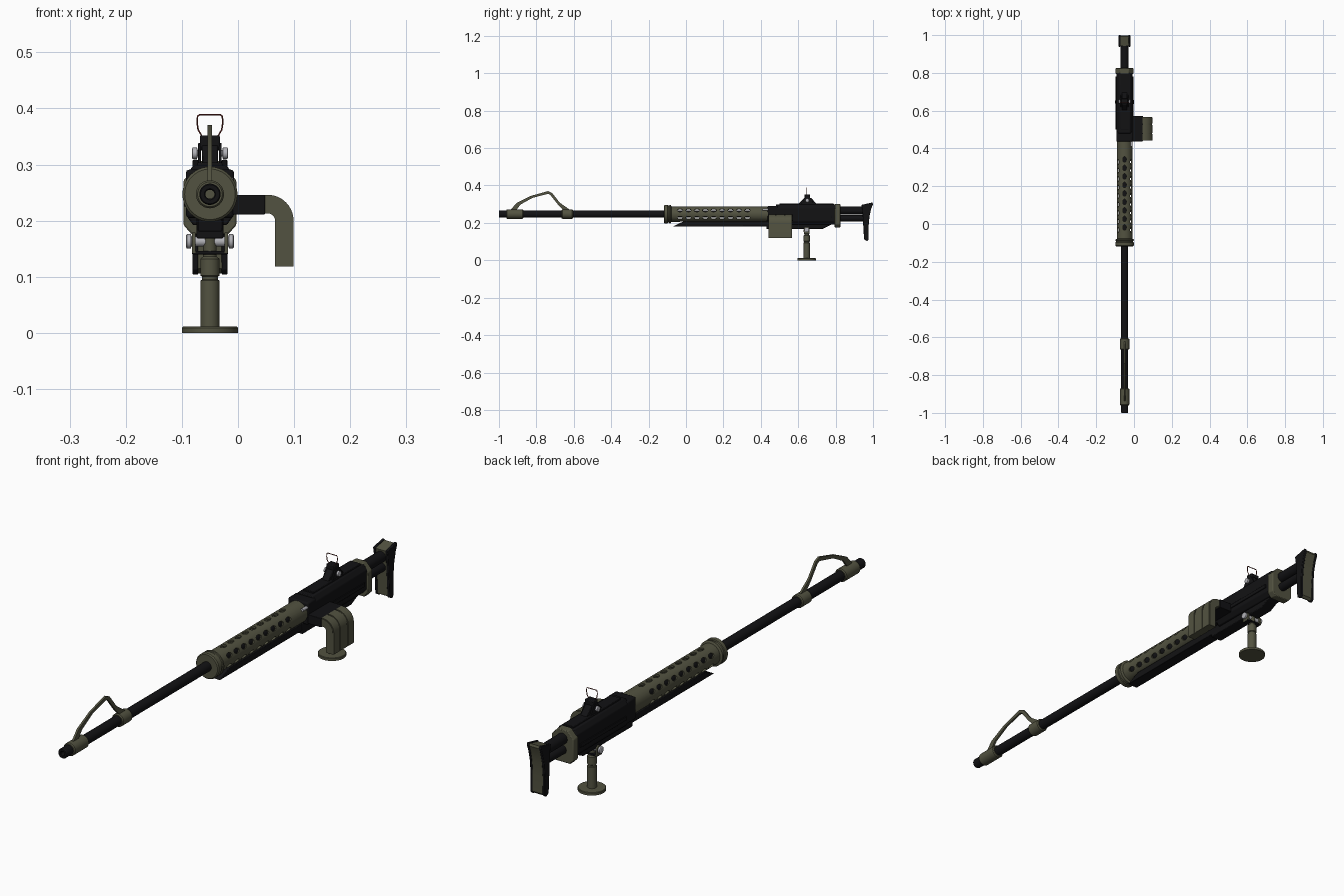
import bpy, bmesh
from math import sin, cos, pi, radians
from mathutils import Matrix, Vector

if "Cube" in bpy.data.objects:
    bpy.data.objects.remove(bpy.data.objects["Cube"])

CX, AZ = -0.05, 0.247          # bore axis position


def material(name, rgb):
    m = bpy.data.materials.new(name)
    m.diffuse_color = (*rgb, 1)
    m.use_nodes = True
    m.node_tree.nodes["Principled BSDF"].inputs["Base Color"].default_value = m.diffuse_color
    return m


GREEN = material("olive", (0.085, 0.085, 0.052))
BLACK = material("black", (0.006, 0.006, 0.007))
STEEL = material("steel", (0.45, 0.45, 0.48))
RED = material("dark_red", (0.12, 0.02, 0.015))


def make(name, bm, mat, bevel=0):
    bmesh.ops.recalc_face_normals(bm, faces=bm.faces)
    me = bpy.data.meshes.new(name)
    bm.to_mesh(me)
    bm.free()
    ob = bpy.data.objects.new(name, me)
    bpy.context.collection.objects.link(ob)
    me.materials.append(mat)
    if bevel:
        b = ob.modifiers.new("bevel", 'BEVEL')
        b.width, b.segments, b.limit_method = bevel, 2, 'ANGLE'
    return ob


def prism(name, pts, axis, a, b, mat, bevel=0):
    """Outline extruded along x (points are y,z) or along y (points are x,z)."""
    put = (lambda p, t: (t, *p)) if axis == 'x' else (lambda p, t: (p[0], t, p[1]))
    bm = bmesh.new()
    lo, hi = ([bm.verts.new(put(p, t)) for p in pts] for t in (a, b))
    bm.faces.new(lo)
    bm.faces.new(hi)
    n = len(pts)
    for i in range(n):
        bm.faces.new((lo[i], lo[(i + 1) % n], hi[(i + 1) % n], hi[i]))
    return make(name, bm, mat, bevel)


def box(name, x0, x1, y0, y1, z0, z1, mat, bevel=0.002):
    return prism(name, [(y0, z0), (y1, z0), (y1, z1), (y0, z1)], 'x', x0, x1, mat, bevel)


def turned(name, prof, axis, origin, mat, seg=32, closed=False):
    """Lathe (radius, distance) points round an axis through origin."""
    rot = Vector((0, 0, 1)).rotation_difference(Vector(axis)).to_matrix()
    bm = bmesh.new()
    rings = [[bm.verts.new(rot @ Vector((r * cos(2 * pi * i / seg), r * sin(2 * pi * i / seg), d)) + Vector(origin))
              for i in range(seg)] for r, d in prof]
    pairs = list(zip(rings, rings[1:])) + ([(rings[-1], rings[0])] if closed else [])
    for p, q in pairs:
        for i in range(seg):
            j = (i + 1) % seg
            bm.faces.new((p[i], p[j], q[j], q[i]))
    if not closed:
        bm.faces.new(rings[0])
        bm.faces.new(rings[-1])
    return make(name, bm, mat)


def along_y(name, prof, mat, z=AZ, **k):
    return turned(name, prof, (0, 1, 0), (CX, 0, z), mat, **k)


def arc(cx, cz, r, a0, a1, n=8):
    return [(cx + r * cos(radians(a0 + (a1 - a0) * i / n)),
             cz + r * sin(radians(a0 + (a1 - a0) * i / n))) for i in range(n + 1)]


# Barrel with a recessed bore
along_y("barrel", [(0.008, -0.94), (0.008, -0.998), (0.010, -1), (0.017, -1), (0.019, -0.997), (0.019, 0.5)], BLACK)

# Front sight: two collars and the arched blade
for i, (a, b) in enumerate([(-0.96, -0.87), (-0.665, -0.605)]):
    along_y(f"sight_collar_{i + 1}", [(0.022, a), (0.025, a + 0.004), (0.025, b - 0.004), (0.022, b)], GREEN)
prism("front_sight_arch",
      [(-0.945, 0.262), (-0.905, 0.307), (-0.83, 0.344), (-0.738, 0.37), (-0.716, 0.36), (-0.675, 0.308),
       (-0.612, 0.264), (-0.65, 0.262), (-0.685, 0.298), (-0.726, 0.350), (-0.738, 0.355), (-0.82, 0.334),
       (-0.885, 0.298), (-0.912, 0.262)], 'x', CX - 0.004, CX + 0.004, GREEN)

# Perforated barrel jacket: tube minus six rows of oval slots
jacket = along_y("barrel_jacket", [(0.041, -0.09), (0.041, 0.44), (0.034, 0.44), (0.034, -0.09)], GREEN,
                 seg=48, closed=True)
bm = bmesh.new()
for row in range(6):
    spin = Matrix.Translation((CX, 0, AZ)) @ Matrix.Rotation(row * pi / 3, 4, 'Y')
    for k in range(9):
        y = -0.018 + 0.045 * k - (0.014 if row % 3 else 0)
        bmesh.ops.create_cone(bm, cap_ends=True, segments=14, radius1=1, radius2=1, depth=0.03,
                              matrix=spin @ Matrix.Translation((0, y, 0.04)) @ Matrix.Diagonal((0.0095, 0.015, 1, 1)))
cutter = make("slot_cutter", bm, GREEN)
cutter.hide_render = True
cut = jacket.modifiers.new("slots", 'BOOLEAN')
cut.object, cut.operation, cut.solver = cutter, 'DIFFERENCE', 'EXACT'
bpy.context.view_layer.objects.active = jacket
bpy.ops.object.modifier_apply(modifier="slots")
bpy.data.objects.remove(cutter)
along_y("jacket_front_ring",
        [(0.019, -0.118), (0.045, -0.118), (0.049, -0.114), (0.049, -0.098), (0.046, -0.096), (0.046, -0.09),
         (0.049, -0.088), (0.049, -0.082), (0.041, -0.078), (0.019, -0.078)], GREEN, seg=48, closed=True)

# Rail below the jacket
prism("lower_rail", [(-0.07, 0.181), (0.44, 0.181), (0.44, 0.208), (-0.01, 0.208), (-0.03, 0.2)],
      'x', CX - 0.022, CX + 0.022, BLACK, 0.002)

# Receiver: faceted body, front trunnion, belly, top cover and side rails
body = [(0.030, 0.298), (0.043, 0.280), (0.043, 0.21), (0.030, 0.192)]
prism("receiver_body", [(CX + x, z) for x, z in body] + [(CX - x, z) for x, z in reversed(body)],
      'y', 0.48, 0.80, BLACK, 0.003)
box("receiver_front", CX - 0.043, CX + 0.043, 0.436, 0.49, 0.205, 0.291, BLACK, 0.006)
prism("receiver_belly", [(0.43, 0.168), (0.73, 0.168), (0.795, 0.2), (0.795, 0.22), (0.43, 0.22)],
      'x', CX - 0.024, CX + 0.024, BLACK, 0.003)
box("top_cover", CX - 0.022, CX + 0.022, 0.50, 0.79, 0.29, 0.304, BLACK)
for s in (-1, 1):
    box(f"side_rail_{'left' if s < 0 else 'right'}", CX + s * 0.045 - 0.002, CX + s * 0.045 + 0.002,
        0.50, 0.78, 0.225, 0.24, BLACK, 0.001)
turned("charging_handle", [(0.006, 0), (0.006, 0.03)], (0, 1, 0), (CX + 0.036, 0.41, 0.272), STEEL, seg=16)

# Octagonal rear plate
plate = [(0.022, 0.30), (0.047, 0.272), (0.047, 0.192), (0.032, 0.175)]
prism("rear_plate", [(CX + x, z) for x, z in plate] + [(CX - x, z) for x, z in reversed(plate)],
      'y', 0.795, 0.825, GREEN, 0.003)

# Stock: two tubes and the curved butt with dark side cheeks
along_y("stock_tube_upper", [(0.021, 0.82), (0.021, 0.965)], BLACK, z=0.266)
along_y("stock_tube_lower", [(0.017, 0.82), (0.017, 0.955)], BLACK, z=0.224)
butt = [(0.938, 0.296), (0.955, 0.300), (0.975, 0.304), (0.996, 0.309), (1.0, 0.300), (0.990, 0.275), (0.981, 0.235),
        (0.976, 0.18), (0.977, 0.112), (0.968, 0.103), (0.952, 0.112), (0.948, 0.18), (0.945, 0.235), (0.942, 0.275)]
prism("butt_pad", [(0.969 + (y - 0.969) * 0.9, 0.206 + (z - 0.206) * 0.97) for y, z in butt],
      'x', CX - 0.024, CX + 0.024, GREEN)
for s in (-1, 1):
    prism(f"butt_cheek_{'left' if s < 0 else 'right'}", butt, 'x', CX + s * 0.021, CX + s * 0.031, BLACK, 0.002)

# Rear sight: base, posts, adjusting knobs and wire frame
prism("rear_sight_base", [(0.595, 0.295), (0.632, 0.334), (0.668, 0.334), (0.705, 0.295)],
      'x', CX - 0.014, CX + 0.014, BLACK, 0.002)
box("rear_sight_head", CX - 0.018, CX + 0.018, 0.634, 0.664, 0.325, 0.352, BLACK, 0.003)
for s in (-1, 1):
    side = 'left' if s < 0 else 'right'
    prism(f"rear_sight_ear_{side}", [(0.61, 0.29), (0.638, 0.338), (0.662, 0.338), (0.69, 0.29)],
          'x', CX + s * 0.016, CX + s * 0.021, BLACK, 0.001)
    turned(f"sight_knob_{side}", [(0.006, 0), (0.006, 0.004), (0.010, 0.005), (0.010, 0.013), (0.008, 0.014)],
           (s, 0, 0), (CX + s * 0.018, 0.648, 0.32), STEEL, seg=20)
wire = bpy.data.curves.new("rear_sight_frame", 'CURVE')
wire.dimensions, wire.bevel_depth, wire.bevel_resolution = '3D', 0.0016, 1
half = [(0.014, 0.35), (0.021, 0.362), (0.023, 0.375), (0.022, 0.386), (0.019, 0.3885)]
loop = half + [(-x, z) for x, z in reversed(half)]
sp = wire.splines.new('POLY')
sp.points.add(len(loop) - 1)
for p, (x, z) in zip(sp.points, loop):
    p.co = (CX + x, 0.645, z, 1)
sp.use_cyclic_u = True
wire.materials.append(RED)
bpy.context.collection.objects.link(bpy.data.objects.new("rear_sight_frame", wire))

# Side magazine: feed block and curved-over ribbed box
box("feed_block", CX + 0.03, 0.048, 0.438, 0.572, 0.211, 0.246, BLACK)


def mag(name, grow, y0, y1):
    pts = (arc(0.053, 0.2, 0.043 + grow, 90, 0, 10) + [(0.096 + grow, 0.118), (0.069 - grow, 0.118)]
           + arc(0.053, 0.2, 0.016 - grow, 0, 90, 6) + [(0.046, 0.216 - grow), (0.046, 0.243 + grow)])
    prism(name, pts, 'y', y0, y1, GREEN)


mag("magazine", 0, 0.441, 0.567)
for i, (a, b) in enumerate([(0.443, 0.477), (0.483, 0.525), (0.531, 0.565)]):
    mag(f"magazine_rib_{i + 1}", 0.003, a, b)

# Mount: cross pin, yoke, post and round foot
turned("mount_pin", [(0.010, -0.043), (0.013, -0.041), (0.013, -0.034), (0.009, -0.033), (0.009, 0.033),
                     (0.013, 0.034), (0.013, 0.041), (0.010, 0.043)], (1, 0, 0), (CX, 0.645, 0.163), STEEL, seg=24)
for s in (-1, 1):
    prism(f"mount_yoke_{'left' if s < 0 else 'right'}",
          arc(0.645, 0.163, 0.016, 180, 0) + [(0.660, 0.142), (0.630, 0.142)],
          'x', CX + s * 0.026, CX + s * 0.032, GREEN)
box("yoke_bridge", CX - 0.032, CX + 0.032, 0.630, 0.660, 0.140, 0.146, BLACK, 0.001)
turned("mount_post", [(0.017, 0.008), (0.017, 0.093), (0.014, 0.095), (0.014, 0.1), (0.017, 0.102), (0.017, 0.132),
                      (0.012, 0.136), (0.012, 0.17)], (0, 0, 1), (CX, 0.645, 0), GREEN)
turned("mount_foot", [(0.050, 0), (0.050, 0.009), (0.048, 0.011), (0.017, 0.011)], (0, 0, 1), (CX, 0.645, 0), GREEN, seg=40)

# Smooth the round surfaces, keep edges crisp
bpy.ops.object.select_all(action='DESELECT')
for ob in bpy.context.scene.objects:
    if ob.type == 'MESH':
        ob.select_set(True)
bpy.context.view_layer.objects.active = jacket
bpy.ops.object.shade_smooth_by_angle(angle=radians(30))
